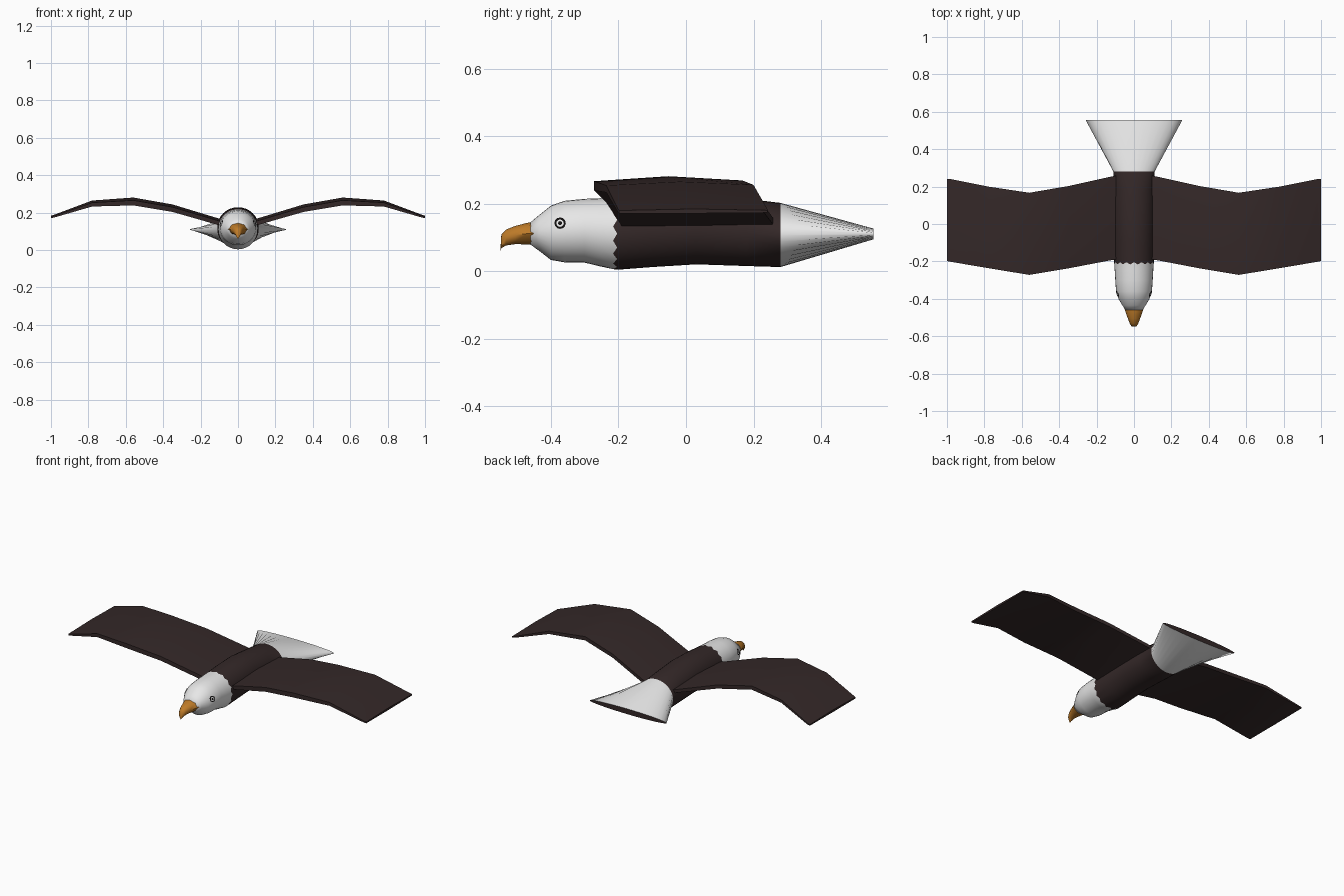
import bpy, bmesh, math
from mathutils import Vector
from mathutils.bvhtree import BVHTree

if "Cube" in bpy.data.objects:
    bpy.data.objects.remove(bpy.data.objects["Cube"])


def material(name, rgb):
    m = bpy.data.materials.new(name)
    m.diffuse_color = (*rgb, 1)
    m.use_nodes = True
    m.node_tree.nodes["Principled BSDF"].inputs["Base Color"].default_value = m.diffuse_color
    return m


BROWN = material("dark brown feathers", (0.034, 0.021, 0.021))
WHITE = material("white feathers", (0.80, 0.80, 0.80))
ORANGE = material("beak orange", (0.52, 0.20, 0.022))
BLACK = material("eye black", (0.006, 0.005, 0.005))


def loft(name, rings, mats, rule=lambda i: 0, end_mat=0, angle=60):
    """Skin a list of equal-length point rings, with both ends capped."""
    bm = bmesh.new()
    loops = [[bm.verts.new(p) for p in r] for r in rings]
    n = len(loops[0])
    for i in range(len(loops) - 1):
        for k in range(n):
            j = (k + 1) % n
            f = bm.faces.new((loops[i][k], loops[i][j], loops[i + 1][j], loops[i + 1][k]))
            f.material_index = rule(i)
    bm.faces.new(loops[0][::-1]).material_index = rule(0)
    bm.faces.new(loops[-1]).material_index = end_mat
    bmesh.ops.recalc_face_normals(bm, faces=bm.faces)
    return finish(name, bm, mats, angle)


def finish(name, bm, mats, angle=60):
    me = bpy.data.meshes.new(name)
    bm.to_mesh(me)
    bm.free()
    ob = bpy.data.objects.new(name, me)
    bpy.context.collection.objects.link(ob)
    for m in mats:
        me.materials.append(m)
    bpy.ops.object.select_all(action='DESELECT')
    ob.select_set(True)
    bpy.context.view_layer.objects.active = ob
    bpy.ops.object.shade_smooth_by_angle(angle=math.radians(angle))
    return ob


def oval(y, rx, z0, z1, n, jag=0.0):
    zc, rz = (z0 + z1) / 2, (z1 - z0) / 2
    return [(rx * math.sin(2 * math.pi * k / n), y + jag * (-1) ** k,
             zc + rz * math.cos(2 * math.pi * k / n)) for k in range(n)]


# Body: head, jagged neck line, torso and flared tail (y, half width, bottom, top)
stations = [(-0.46, 0.046, 0.078, 0.145), (-0.435, 0.062, 0.060, 0.166),
            (-0.40, 0.083, 0.033, 0.194), (-0.36, 0.096, 0.026, 0.208),
            (-0.30, 0.100, 0.025, 0.214), (-0.25, 0.103, 0.013, 0.216),
            (-0.21, 0.106, 0.004, 0.218), (-0.10, 0.108, 0.012, 0.226),
            (0.03, 0.110, 0.020, 0.229), (0.18, 0.110, 0.015, 0.214),
            (0.28, 0.110, 0.012, 0.202), (0.555, 0.258, 0.094, 0.126)]
NECK, RUMP = 6, 10
rings = [oval(*s, 32, 0.006 if i == NECK else 0) for i, s in enumerate(stations)]
body = loft("body", rings, [BROWN, WHITE],
            lambda i: 0 if NECK <= i < RUMP else 1)

# Hooked beak
beak = [(-0.435, 0.058, 0.076, 0.148), (-0.47, 0.045, 0.079, 0.143),
        (-0.505, 0.033, 0.080, 0.134), (-0.533, 0.022, 0.076, 0.123),
        (-0.547, 0.014, 0.068, 0.108), (-0.549, 0.003, 0.060, 0.075)]
loft("beak", [oval(*s, 8) for s in beak], [ORANGE], angle=50)

# Wings: (x, front y, back y, middle top z, thickness)
span = [(0.03, -0.18, 0.27, 0.148, 0.036), (0.12, -0.193, 0.254, 0.174, 0.036),
        (0.35, -0.237, 0.203, 0.244, 0.040), (0.56, -0.272, 0.167, 0.281, 0.042),
        (0.78, -0.236, 0.200, 0.265, 0.032), (0.98, -0.202, 0.240, 0.190, 0.015),
        (1.00, -0.198, 0.242, 0.184, 0.013)]


def wing_section(side, x, f, b, z, t):
    x, m = x * side, f + (b - f) * 0.5
    return [(x, f, z - t * 0.35), (x, m, z), (x, b, z - t * 0.3),
            (x, b, z - t * 0.85), (x, m, z - t), (x, f, z - t)]


for side, label in ((-1, "left"), (1, "right")):
    loft(label + "_wing", [wing_section(side, *s) for s in span], [BROWN], angle=40)

# Eyes: thin discs laid on the head, black rim, white ring, black pupil
tree = BVHTree.FromPolygons([v.co.copy() for v in body.data.vertices],
                            [list(p.vertices) for p in body.data.polygons])
for side, label in ((-1, "left"), (1, "right")):
    bm = bmesh.new()
    loops = []
    for r in (0.017, 0.011, 0.006):
        ring = []
        for k in range(12):
            a = 2 * math.pi * k / 12
            start = Vector((side, -0.373 + r * math.cos(a), 0.142 + r * math.sin(a)))
            hit = tree.ray_cast(start, Vector((-side, 0, 0)))[0]
            ring.append(bm.verts.new(hit + Vector((side * 0.003, 0, 0))))
        loops.append(ring)
    for i in range(2):
        for k in range(12):
            j = (k + 1) % 12
            q = [loops[i][k], loops[i][j], loops[i + 1][j], loops[i + 1][k]]
            bm.faces.new(q if side > 0 else q[::-1]).material_index = i
    bm.faces.new(loops[2] if side > 0 else loops[2][::-1]).material_index = 0
    finish(label + "_eye", bm, [BLACK, WHITE])
